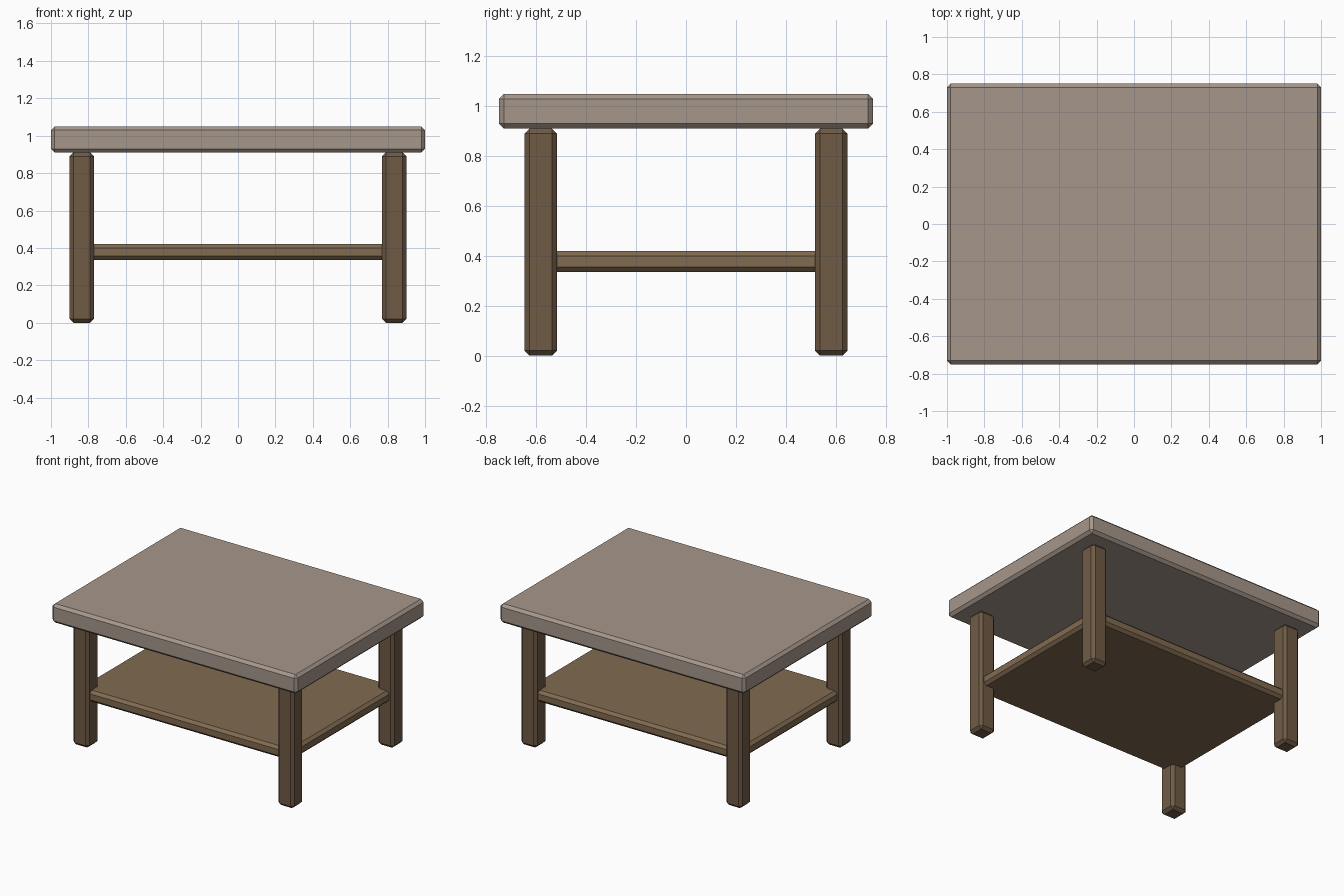
import bpy
import bmesh
from mathutils import Vector

if "Cube" in bpy.data.objects:
    bpy.data.objects.remove(bpy.data.objects["Cube"])

BEVEL = 0.02


def material(name, rgb):
    mat = bpy.data.materials.new(name)
    mat.diffuse_color = (*rgb, 1.0)
    mat.use_nodes = True
    mat.node_tree.nodes["Principled BSDF"].inputs["Base Color"].default_value = mat.diffuse_color
    return mat


def chamfered_box(name, lo, hi, mat):
    """Box between two corners with every edge chamfered."""
    lo, hi = Vector(lo), Vector(hi)
    bm = bmesh.new()
    bmesh.ops.create_cube(bm, size=1.0)
    bmesh.ops.scale(bm, vec=hi - lo, verts=bm.verts)
    bmesh.ops.bevel(bm, geom=bm.edges[:], offset=BEVEL, offset_type='OFFSET',
                    segments=1, profile=0.5, affect='EDGES')
    mesh = bpy.data.meshes.new(name)
    bm.to_mesh(mesh)
    bm.free()
    mesh.materials.append(mat)
    obj = bpy.data.objects.new(name, mesh)
    obj.location = (lo + hi) / 2
    bpy.context.collection.objects.link(obj)
    return obj


top_mat = material("pale_top", (0.38, 0.31, 0.26))
leg_mat = material("dark_wood", (0.16, 0.105, 0.06))
shelf_mat = material("mid_wood", (0.22, 0.145, 0.08))

# Tabletop slab
chamfered_box("tabletop", (-1, -0.75, 0.91), (1, 0.75, 1.05), top_mat)

# Lower shelf, its corners set into the legs
chamfered_box("lower_shelf", (-0.87, -0.625, 0.336), (0.87, 0.625, 0.42), shelf_mat)

# Four square legs
LEG_X, LEG_Y, HALF = 0.835, 0.583, 0.065
for y_name, sy in (("front", -1), ("back", 1)):
    for x_name, sx in (("left", -1), ("right", 1)):
        x, y = sx * LEG_X, sy * LEG_Y
        chamfered_box(f"{y_name}_{x_name}_leg", (x - HALF, y - HALF, 0),
                      (x + HALF, y + HALF, 0.91), leg_mat)
